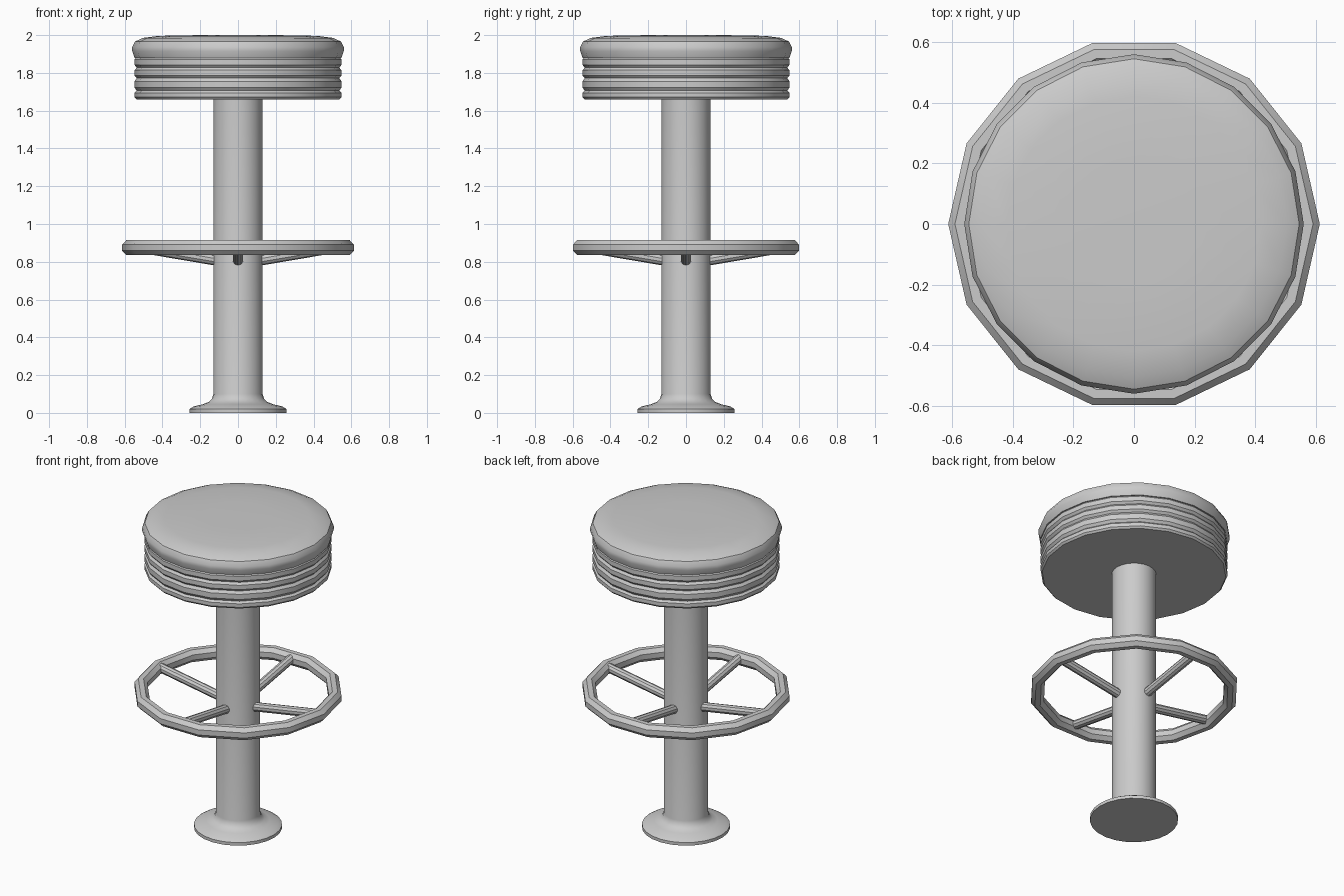
import bpy, bmesh
from math import cos, sin, pi, radians
from mathutils import Vector

if "Cube" in bpy.data.objects:
    bpy.data.objects.remove(bpy.data.objects["Cube"])


def finish(name, bm):
    bmesh.ops.recalc_face_normals(bm, faces=bm.faces[:])
    me = bpy.data.meshes.new(name)
    bm.to_mesh(me)
    bm.free()
    ob = bpy.data.objects.new(name, me)
    bpy.context.collection.objects.link(ob)
    bpy.ops.object.select_all(action='DESELECT')
    ob.select_set(True)
    bpy.context.view_layer.objects.active = ob
    bpy.ops.object.shade_smooth_by_angle(angle=radians(32))
    return ob


def lathe(name, profile, sides, closed=False):
    """Revolve (radius, z) points about z; open profiles get end caps."""
    bm = bmesh.new()
    rings = [[bm.verts.new((r * cos(2 * pi * i / sides), r * sin(2 * pi * i / sides), z))
              for i in range(sides)] for r, z in profile]
    pairs = list(zip(rings, rings[1:]))
    if closed:
        pairs.append((rings[-1], rings[0]))
    else:
        bm.faces.new(rings[0])
        bm.faces.new(rings[-1])
    for a, b in pairs:
        for i in range(sides):
            j = (i + 1) % sides
            bm.faces.new((a[i], a[j], b[j], b[i]))
    return finish(name, bm)


def rod(name, a, b, radius, sides=10):
    a, b = Vector(a), Vector(b)
    bm = bmesh.new()
    bmesh.ops.create_cone(bm, cap_ends=True, segments=sides, radius1=radius,
                          radius2=radius, depth=(b - a).length)
    rot = (b - a).to_track_quat('Z', 'Y').to_matrix()
    for v in bm.verts:
        v.co = rot @ v.co + (a + b) / 2
    return finish(name, bm)


# Ribbed band under the cushion
grooves = [1.66, 1.706, 1.772, 1.828, 1.885]
band = [(0.538, grooves[0])]
for lo, hi in zip(grooves, grooves[1:]):
    h = hi - lo
    band += [(0.548, lo + 0.25 * h), (0.548, lo + 0.75 * h), (0.536, hi)]
lathe("seat_band", band, 20)

# Padded cushion
lathe("seat_cushion", [(0.53, 1.88), (0.548, 1.88), (0.56, 1.915), (0.56, 1.937),
                       (0.545, 1.966), (0.505, 1.985), (0.42, 1.996), (0.2, 2.0)], 20)

# Column with flared foot
lathe("column", [(0.258, 0), (0.258, 0.02), (0.235, 0.034), (0.185, 0.046), (0.155, 0.058),
                 (0.138, 0.075), (0.13, 0.1), (0.13, 1.67)], 24)

# Foot ring
lathe("foot_ring", [(0.575 + 0.041 * cos(2 * pi * (k + 0.5) / 8),
                     0.875 + 0.0433 * sin(2 * pi * (k + 0.5) / 8)) for k in range(8)],
      14, closed=True)

# Four spokes rising from column to ring
for k in range(4):
    c, s = round(cos(k * pi / 2)), round(sin(k * pi / 2))
    rod(f"spoke_{k + 1}", (0.1 * c, 0.1 * s, 0.805), (0.555 * c, 0.555 * s, 0.882), 0.028)
